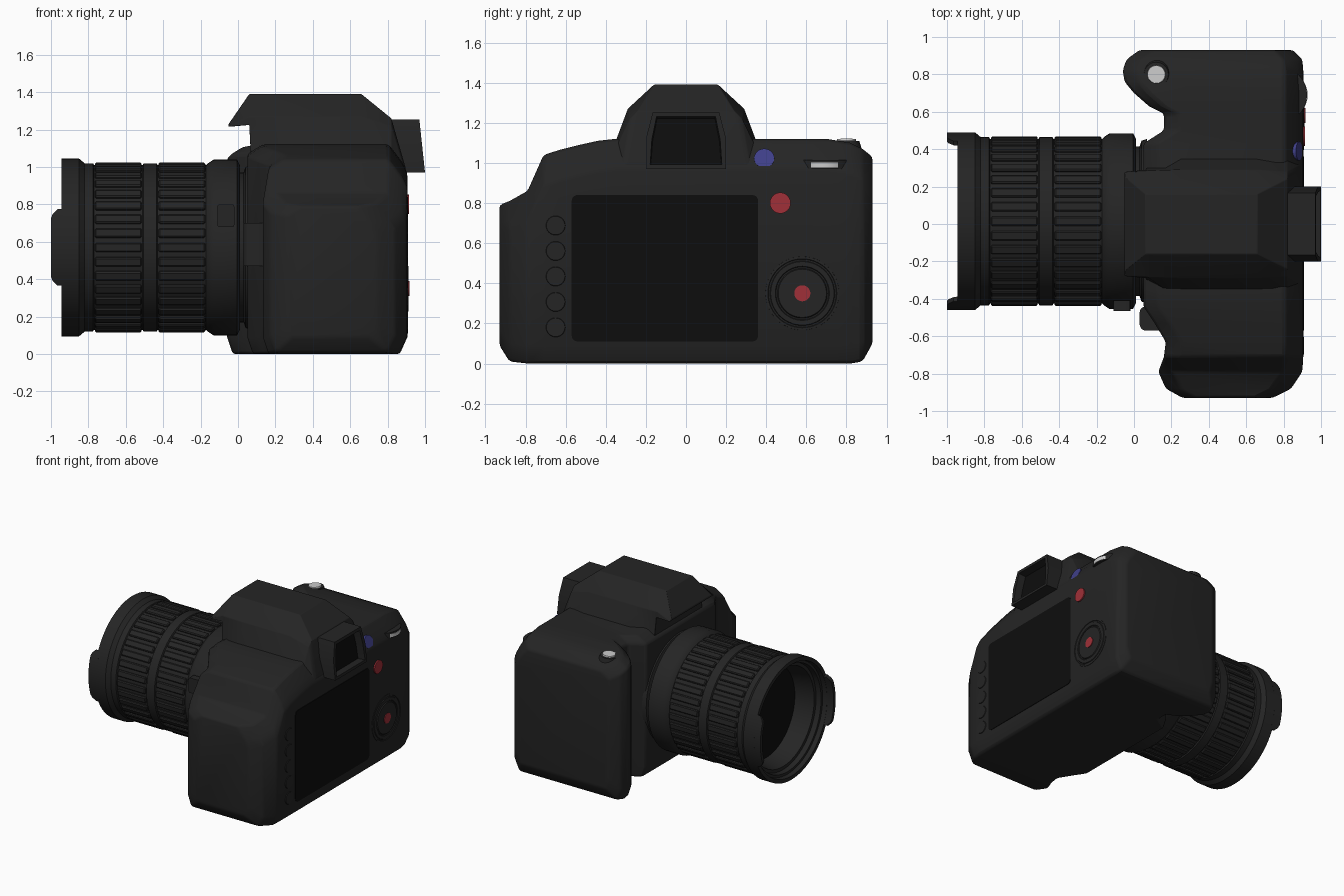
import bpy, bmesh, math
from mathutils import Matrix, Vector

if "Cube" in bpy.data.objects:
    bpy.data.objects.remove(bpy.data.objects["Cube"])

def mat(name, c):
    m = bpy.data.materials.new(name)
    m.diffuse_color = (*c, 1)
    m.use_nodes = True
    m.node_tree.nodes["Principled BSDF"].inputs["Base Color"].default_value = m.diffuse_color
    return m

BLACK = mat("black_plastic", (0.018, 0.018, 0.018))
DARK = mat("dark_glass", (0.004, 0.004, 0.004))
RED = mat("red", (0.35, 0.03, 0.04))
BLUE = mat("blue", (0.05, 0.05, 0.25))
SILVER = mat("silver", (0.6, 0.6, 0.6))
LENS = (0.015, 0.57)          # lens axis (y, z)

def finish(name, bm, m=BLACK, bevel=0, angle=35):
    bmesh.ops.remove_doubles(bm, verts=bm.verts, dist=1e-5)
    bmesh.ops.recalc_face_normals(bm, faces=bm.faces)
    me = bpy.data.meshes.new(name)
    bm.to_mesh(me)
    bm.free()
    ob = bpy.data.objects.new(name, me)
    bpy.context.collection.objects.link(ob)
    me.materials.append(m)
    bpy.ops.object.select_all(action='DESELECT')
    ob.select_set(True)
    bpy.context.view_layer.objects.active = ob
    bpy.ops.object.shade_smooth_by_angle(angle=math.radians(angle))
    if bevel:
        b = ob.modifiers.new("bevel", 'BEVEL')
        b.width, b.segments = bevel, 2
        b.limit_method, b.angle_limit = 'ANGLE', math.radians(25)
    return ob

def loft(name, sections, **kw):
    bm = bmesh.new()
    rings = [[bm.verts.new(p) for p in s] for s in sections]
    n = len(rings[0])
    for a, b in zip(rings, rings[1:]):
        for i in range(n):
            j = (i + 1) % n
            bm.faces.new((a[i], a[j], b[j], b[i]))
    bm.faces.new(rings[0])
    bm.faces.new(rings[-1])
    return finish(name, bm, **kw)

def ring_point(x, r, a, c):
    return (x, c[0] + r * math.cos(a), c[1] + r * math.sin(a))

def revolve(name, profile, c=LENS, seg=72, m=BLACK):
    # spin (x, radius) points round an axis parallel to x
    bm = bmesh.new()
    vs = [[bm.verts.new(ring_point(x, r, 2 * math.pi * k / seg, c)) for x, r in profile]
          for k in range(seg)]
    for k in range(seg):
        a, b = vs[k], vs[(k + 1) % seg]
        for i in range(len(profile) - 1):
            bm.faces.new((a[i], a[i + 1], b[i + 1], b[i]))
    return finish(name, bm, m)

def block(name, lo, hi, m=BLACK, r=0.0, axis=0):
    # box whose edges along one axis are rounded
    lo, hi = Vector(lo), Vector(hi)
    bm = bmesh.new()
    bmesh.ops.create_cube(bm, size=1)
    for v in bm.verts:
        v.co = (lo + hi) / 2 + v.co * (hi - lo)
    if r:
        es = [e for e in bm.edges if abs((e.verts[0].co - e.verts[1].co)[axis]) > 1e-6]
        bmesh.ops.bevel(bm, geom=es, offset=r, segments=5, profile=0.5, affect='EDGES')
    return finish(name, bm, m)

def disc(name, loc, r, h, m=BLACK, tilt=0.0, r2=None):
    # cylinder; tilt is its turn about y (90 degrees faces +x)
    bm = bmesh.new()
    bmesh.ops.create_cone(bm, cap_ends=True, segments=40, radius1=r, radius2=r2 or r, depth=h,
                          matrix=Matrix.Translation(loc) @ Matrix.Rotation(math.radians(tilt), 4, 'Y'))
    return finish(name, bm, m)

# body with grip: stations along y (y, x front, x back, z bottom, z top)
stations = [(-.93, .26, .74, .09, .79), (-.88, .17, .84, .01, .81), (-.79, .13, .9, 0, .86),
            (-.71, .16, .905, 0, 1.04), (-.63, .17, .905, 0, 1.065), (-.53, .11, .905, 0, 1.09),
            (-.44, .05, .905, 0, 1.11), (-.35, .05, .905, 0, 1.12), (.43, .05, .905, 0, 1.12),
            (.5, .16, .905, 0, 1.12), (.59, .16, .905, 0, 1.12), (.63, .08, .905, 0, 1.12),
            (.7, 0, .905, 0, 1.12), (.76, -.05, .905, 0, 1.11), (.82, -.06, .905, 0, 1.10),
            (.88, -.04, .90, .01, 1.07), (.93, .03, .85, .1, 1.03)]

def body_section(y, xf, xb, zb, zt):
    return [(x, y, z) for x, z in ((xf, zb + .09), (xf + .03, zb), (xb - .04, zb), (xb, zb + .09),
            (xb, zt - .15), (xb - .03, zt - .09), (xb - .1, zt), (xf + .08, zt), (xf, zt - .05))]
loft("camera_body", [body_section(*s) for s in stations], bevel=.015, angle=40)

# viewfinder hump (x, base z, half width, mid z, half width, top z, half width)
hump = [(-.05, 1.215, .28, 1.222, .275, 1.23, .25), (.06, 1.225, .29, 1.27, .28, 1.39, .16),
        (.075, .95, .31, 1.27, .285, 1.39, .16), (.25, .95, .41, 1.27, .29, 1.39, .16),
        (.66, .95, .41, 1.27, .29, 1.39, .16), (.82, .95, .41, 1.22, .28, 1.26, .24),
        (.895, .95, .34, .98, .32, 1.0, .29)]
loft("viewfinder_hump", [[(x, w0, a), (x, w1, b), (x, w2, c), (x, -w2, c), (x, -w1, b), (x, -w0, a)]
                         for x, a, w0, b, w1, c, w2 in hump], bevel=.008, angle=30)

# eyepiece with recessed window
bm = bmesh.new()
outline = [(-.2, .97), (.2, .97), (.2, 1.12), (.165, 1.255), (-.165, 1.255), (-.2, 1.12)]
back = [bm.verts.new((.78, y, z)) for y, z in outline]
front = [bm.verts.new((1 - (z - .97) * .107, y, z)) for y, z in outline]
for i in range(6):
    j = (i + 1) % 6
    bm.faces.new((back[i], back[j], front[j], front[i]))
window = bm.faces.new(front)
bm.faces.new(back[::-1])
bm.normal_update()
bmesh.ops.inset_region(bm, faces=[window], thickness=.03)
bmesh.ops.inset_region(bm, faces=[window], thickness=.004, depth=-.06)
window.material_index = 1
finish("eyepiece", bm).data.materials.append(DARK)

# lens mount, barrel and hood
revolve("lens_mount", [(.07, 0), (.07, .44), (.04, .43), (.03, .4), (-.02, .4), (-.02, 0)])
revolve("lens_barrel", [(.01, 0), (.01, .44), (-.005, .47), (-.13, .47), (-.16, .45), (-.17, .44),
                        (-.43, .44), (-.435, .45), (-.505, .45), (-.51, .44), (-.77, .44), (-.775, .45),
                        (-.82, .45), (-.85, .475), (-.945, .475), (-.945, .445), (-.91, .44),
                        (-.91, .42), (-.87, .415), (-.87, .39), (-.72, .36)])
revolve("front_glass", [(-.72, .365), (-.735, .25), (-.745, 0)], m=DARK)

# grip ribs round the barrel
bm = bmesh.new()
for k in range(36):
    for x in (-.64, -.30):
        M = (Matrix.Translation((x, *LENS)) @ Matrix.Rotation(2 * math.pi * k / 36, 4, 'X')
             @ Matrix.Translation((0, .442, 0)) @ Matrix.Diagonal((.25, .024, .05, 1)))
        vs = bmesh.ops.create_cube(bm, size=1, matrix=M)['verts']
        es = {e for v in vs for e in v.link_edges}
        bmesh.ops.bevel(bm, geom=list(es), offset=.007, segments=1, affect='EDGES')
finish("barrel_ribs", bm)

# hood petals on both sides
for name, mid in (("hood_petal_right", 0), ("hood_petal_left", math.pi)):
    secs = []
    for k in range(-8, 9):
        a = mid + math.radians(25.5) * k / 8
        tip = -1.0 if abs(k) < 7 else (-.99 if abs(k) == 7 else -.965)
        secs.append([ring_point(x, r, a, LENS) for x, r in
                     ((-.93, .475), (tip, .475), (tip, .45), (-.93, .445))])
    loft(name, secs)

# lens switch plate and release button
block("lens_switch", (-.11, -.465, .68), (-.02, -.41, .80), r=.01, axis=1)
block("lens_release", (.03, -.57, .47), (.16, -.44, .70), r=.035, axis=2)

# rear screen
block("rear_screen", (.88, -.57, .11), (.909, .36, .84), DARK, r=.03)

# rear controls
disc("blue_button", (.872, .39, 1.02), .05, .024, BLUE, 70)
disc("red_button", (.905, .47, .80), .052, .02, RED, 90)
DIAL = (.58, .35)
revolve("control_dial", [(.89, .185), (.908, .183), (.909, .172), (.903, .168), (.903, .162), (.91, .158),
                         (.91, .135), (.904, .131), (.904, .125), (.912, .12), (.912, 0)], DIAL, 56)
disc("dial_centre", (.91, *DIAL), .04, .014, RED, 90)
for i in range(5):
    disc(f"side_button_{i + 1}", (.903, -.65, .18 + i * .127), .052, .014, tilt=90, r2=.046)

# thumb wheel
disc("thumb_wheel", (.775, .69, .993), .15, .045)
disc("thumb_wheel_band", (.803, .69, .99), .126, .026, SILVER)

# shutter button
disc("shutter_collar", (.12, .8, 1.09), .075, .035, tilt=-4, r2=.065)
disc("shutter_button", (.12, .8, 1.105), .052, .026, SILVER, tilt=-4, r2=.047)
